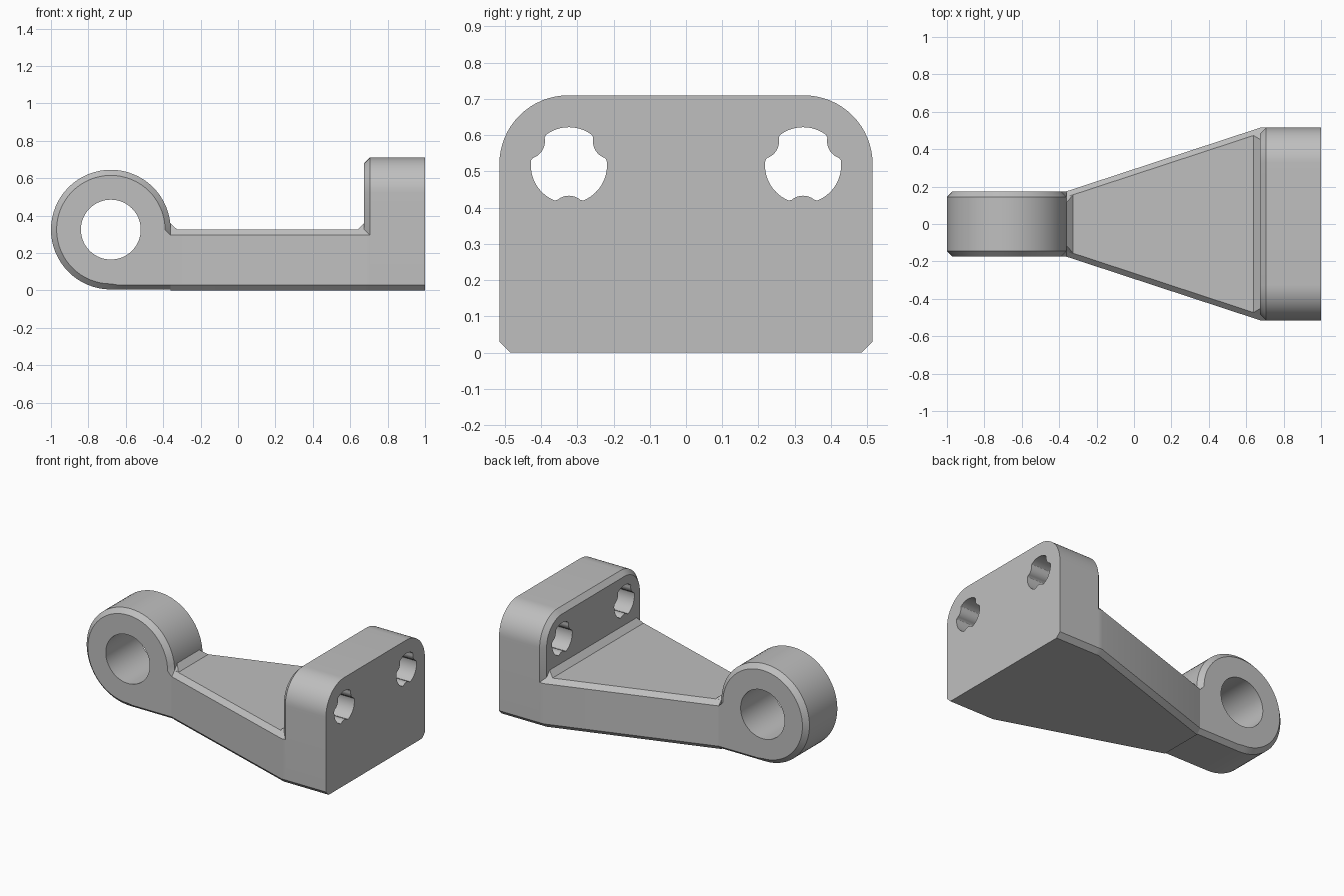
import bpy, bmesh
from math import cos, sin, pi, asin, sqrt, radians

cube = bpy.data.objects.get("Cube")
if cube:
    bpy.data.objects.remove(cube, do_unlink=True)

grey = bpy.data.materials.new("plain grey")
grey.use_nodes = True
COLOUR = (0.52, 0.52, 0.52, 1)
grey.diffuse_color = COLOUR
grey.node_tree.nodes["Principled BSDF"].inputs["Base Color"].default_value = COLOUR


def loft(name, rings, closed=False):
    """Skin equal-length rings of points; cap the ends unless closed into a loop."""
    bm = bmesh.new()
    loops = [[bm.verts.new(p) for p in ring] for ring in rings]
    n = len(loops[0])
    pairs = list(zip(loops, loops[1:]))
    if closed:
        pairs.append((loops[-1], loops[0]))
    else:
        bm.faces.new(loops[0])
        bm.faces.new(loops[-1])
    for a, b in pairs:
        for i in range(n):
            j = (i + 1) % n
            bm.faces.new((a[i], a[j], b[j], b[i]))
    bmesh.ops.recalc_face_normals(bm, faces=bm.faces)
    mesh = bpy.data.meshes.new(name)
    bm.to_mesh(mesh)
    bm.free()
    obj = bpy.data.objects.new(name, mesh)
    bpy.context.collection.objects.link(obj)
    return obj


def finish(obj):
    obj.data.materials.clear()
    obj.data.materials.append(grey)
    bpy.ops.object.select_all(action='DESELECT')
    obj.select_set(True)
    bpy.context.view_layer.objects.active = obj
    bpy.ops.object.shade_smooth_by_angle(angle=radians(30))


C = 0.03                      # chamfer size
HALF, EYE_HALF = 0.515, 0.175  # half widths of plate and eye
WEB_TOP = 0.325
EYE_X, EYE_Z, EYE_R, BORE_R = -0.68, 0.325, 0.32, 0.16
NECK_X = EYE_X + EYE_R
FACE_X = 0.675                # plate face towards the eye

# Bored eye with a square lower corner that runs into the web
outer, inset, bore = [], [], []
STEPS = 64
for k in range(STEPS):
    t = 2 * pi * k / STEPS
    c, s = cos(t), sin(t)
    bore.append((EYE_X + BORE_R * c, EYE_Z + BORE_R * s))
    if k <= STEPS * 3 // 4:
        outer.append((EYE_X + EYE_R * c, EYE_Z + EYE_R * s))
        inset.append((EYE_X + (EYE_R - C) * c, EYE_Z + (EYE_R - C) * s))
    else:
        r = EYE_R / max(abs(c), abs(s))
        x, z = EYE_X + r * c, EYE_Z + r * s
        outer.append((x, z))
        inset.append((x, max(z, C)))
sections = [(bore, -EYE_HALF), (inset, -EYE_HALF), (outer, C - EYE_HALF),
            (outer, EYE_HALF - C), (inset, EYE_HALF), (bore, EYE_HALF)]
eye = loft("pivot_eye", [[(x, y, z) for x, z in ring] for ring, y in sections], closed=True)


# Tapered web with chamfered long edges
def web_ring(x, w):
    half = [(w - C, 0), (w, C), (w, WEB_TOP - C), (w - C, WEB_TOP)]
    return [(x, y, z) for y, z in half] + [(x, -y, z) for y, z in reversed(half)]


web = loft("tapered_web", [web_ring(NECK_X, EYE_HALF), web_ring(FACE_X, HALF),
                           web_ring(FACE_X + C, HALF)])


# Mounting plate with rounded upper corners
def plate_ring(x, d):
    w, corner = HALF - d, 0.19
    half = [(w - C, d), (w, d + C)]
    for k in range(17):
        t = pi / 2 * k / 16
        half.append((HALF - corner + (corner - d) * cos(t), 0.71 - corner + (corner - d) * sin(t)))
    return [(x, y, z) for y, z in half] + [(x, -y, z) for y, z in reversed(half)]


plate = loft("mounting_plate", [plate_ring(FACE_X, C), plate_ring(FACE_X + C, 0),
                                plate_ring(1, 0)])


# Bolt holes: circles pinched by three round bumps
def hole_radius(t, r=0.105, d=0.134, bump=0.05):
    for m in (30, 150, 270):
        a = (t - radians(m) + pi) % (2 * pi) - pi
        if abs(a) < asin(bump / d):
            r = min(r, d * cos(a) - sqrt(bump ** 2 - (d * sin(a)) ** 2))
    return r


cutters = []
for side in (-1, 1):
    ring = []
    for k in range(96):
        t = 2 * pi * k / 96
        r = hole_radius(t)
        ring.append((side * 0.323 + r * cos(t), 0.517 + r * sin(t)))
    cutter = loft("hole_cutter", [[(x, y, z) for y, z in ring] for x in (0.5, 1.2)])
    cutter.hide_render = True
    mod = plate.modifiers.new("bolt_hole", 'BOOLEAN')
    mod.operation = 'DIFFERENCE'
    mod.solver = 'EXACT'
    mod.object = cutter
    cutters.append(cutter)
bpy.context.view_layer.update()
cut = plate.evaluated_get(bpy.context.evaluated_depsgraph_get())
new_mesh = bpy.data.meshes.new_from_object(cut)
plate.modifiers.clear()
plate.data = new_mesh
for cutter in cutters:
    bpy.data.objects.remove(cutter, do_unlink=True)


# Sloped fillets where the web meets the plate and the eye
def fillet(name, toe_x, wall_x, toe_w, wall_w, top_w):
    return loft(name, [[(toe_x, s * toe_w, WEB_TOP), (wall_x, s * wall_w, WEB_TOP),
                        (wall_x, s * top_w, WEB_TOP + 0.035)] for s in (-1, 1)])


plate_fillet = fillet("plate_fillet", FACE_X - 0.035, FACE_X, 0.473, 0.485, 0.452)
eye_fillet = fillet("eye_fillet", NECK_X + 0.035, NECK_X - 0.002, 0.155, 0.145, 0.115)

for part in (eye, web, plate, plate_fillet, eye_fillet):
    finish(part)
